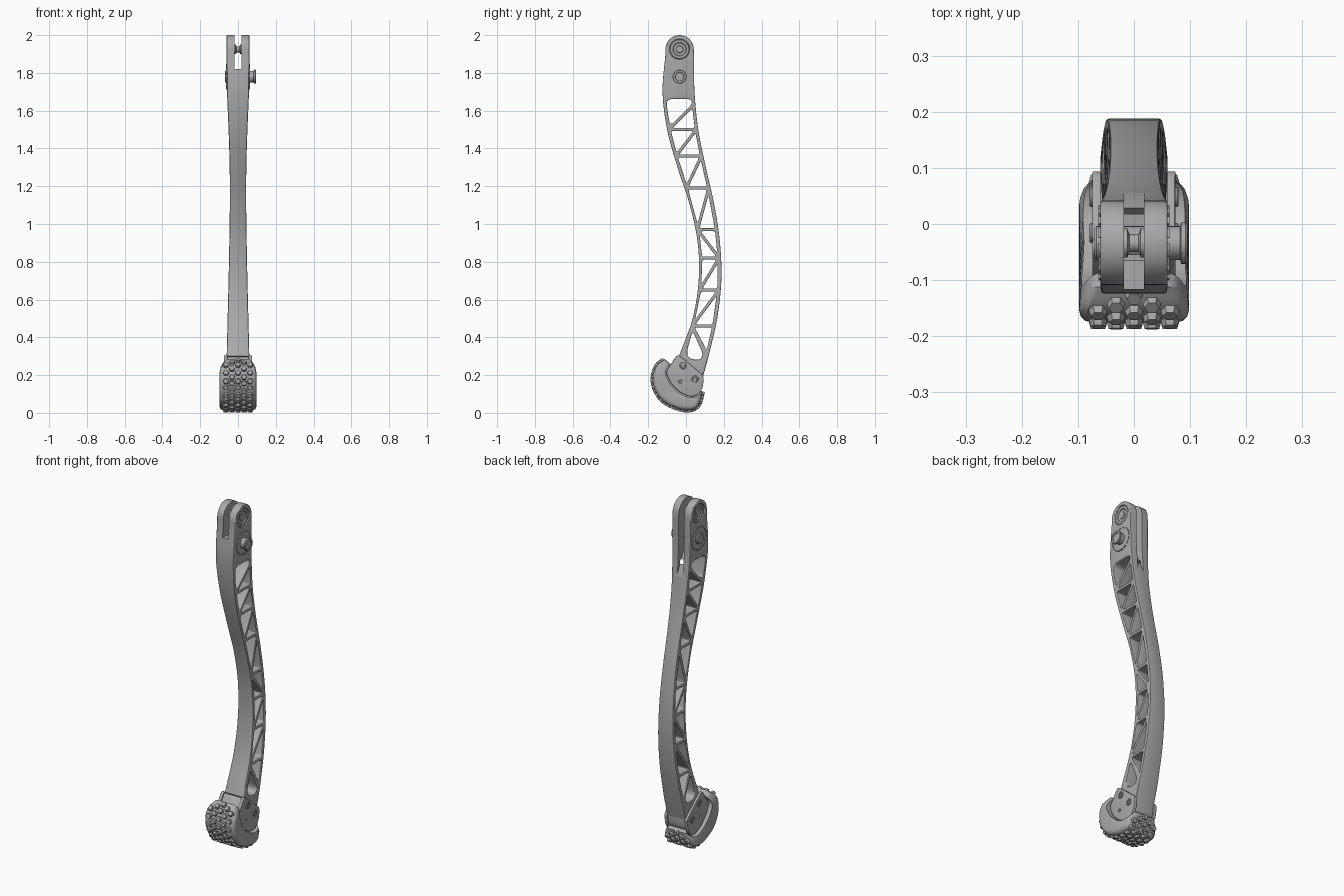
import bpy, bmesh, math
from mathutils import Vector, Matrix

cube = bpy.data.objects.get("Cube")
if cube:
    bpy.data.objects.remove(cube, do_unlink=True)

gray = bpy.data.materials.new("satin_gray")
gray.use_nodes = True
gray.diffuse_color = (0.4, 0.4, 0.4, 1)
gray.node_tree.nodes["Principled BSDF"].inputs["Base Color"].default_value = (0.4, 0.4, 0.4, 1)


def finish(name, mesh, angle=30):
    mesh.materials.clear()
    mesh.materials.append(gray)
    mesh.shade_smooth()
    mesh.set_sharp_from_angle(angle=math.radians(angle))
    obj = bpy.data.objects.new(name, mesh)
    bpy.context.collection.objects.link(obj)
    return obj


def catmull(pts, steps):
    """Smooth open path through 2D points."""
    p = [Vector(q) for q in pts]
    p = [2 * p[0] - p[1]] + p + [2 * p[-1] - p[-2]]
    out = []
    for a, b, c, d in zip(p, p[1:], p[2:], p[3:]):
        for i in range(steps):
            t = i / steps
            out.append(0.5 * (2 * b + (c - a) * t + (2 * a - 5 * b + 4 * c - d) * t * t
                              + (3 * b - a - 3 * c + d) * t ** 3))
    return out + [p[-2]]


def plate(name, loops, half, bevel=0.0, cx=0.0, width=None):
    """Side profile (y, z) with holes, extruded along x with rounded edges."""
    cu = bpy.data.curves.new(name, 'CURVE')
    cu.dimensions, cu.fill_mode = '2D', 'BOTH'
    cu.extrude, cu.bevel_depth, cu.offset = half - bevel, bevel, -bevel
    cu.bevel_resolution = 2
    for loop in loops:
        sp = cu.splines.new('POLY')
        sp.points.add(len(loop) - 1)
        sp.use_cyclic_u = True
        for pt, q in zip(sp.points, loop):
            pt.co = (q[0], q[1], 0, 1)
    tmp = bpy.data.objects.new(name, cu)
    bpy.context.collection.objects.link(tmp)
    dg = bpy.context.evaluated_depsgraph_get()
    mesh = bpy.data.meshes.new_from_object(tmp.evaluated_get(dg))
    bpy.data.objects.remove(tmp, do_unlink=True)
    bm = bmesh.new()
    bm.from_mesh(mesh)
    bmesh.ops.remove_doubles(bm, verts=bm.verts, dist=1e-5)
    for v in bm.verts:
        y, z, x = v.co
        v.co = (cx + x * (width(y, z) / half if width else 1), y, z)
    bmesh.ops.recalc_face_normals(bm, faces=bm.faces)
    bm.to_mesh(mesh)
    bm.free()
    return finish(name, mesh)


def cut(obj, cutter):
    mod = obj.modifiers.new("cut", 'BOOLEAN')
    mod.operation, mod.solver, mod.object = 'DIFFERENCE', 'EXACT', cutter
    dg = bpy.context.evaluated_depsgraph_get()
    mesh = bpy.data.meshes.new_from_object(obj.evaluated_get(dg))
    name = obj.name
    for o in (obj, cutter):
        bpy.data.objects.remove(o, do_unlink=True)
    return finish(name, mesh)


def lathe(name, profile, y, z, seg=32):
    """Turned part about an x axis; profile is (x, radius)."""
    bm = bmesh.new()
    rings = []
    for x, r in profile:
        rings.append([bm.verts.new((x, y + r * math.cos(a * math.tau / seg),
                                    z + r * math.sin(a * math.tau / seg))) for a in range(seg)])
    for a, b in zip(rings, rings[1:]):
        for i in range(seg):
            j = (i + 1) % seg
            bm.faces.new((a[i], a[j], b[j], b[i]))
    bm.faces.new(rings[0])
    bm.faces.new(rings[-1])
    bmesh.ops.recalc_face_normals(bm, faces=bm.faces)
    mesh = bpy.data.meshes.new(name)
    bm.to_mesh(mesh)
    bm.free()
    return finish(name, mesh)


def circle(y, z, r, n=32):
    return [(y + r * math.cos(i * math.tau / n), z + r * math.sin(i * math.tau / n)) for i in range(n)]


def window(pts, inset=0.008, radius=0.012):
    """Polygon inset by the strut half thickness, with rounded corners."""
    p = [Vector(q) for q in pts]
    n = len(p)
    area = sum(p[i].x * p[(i + 1) % n].y - p[i].y * p[(i + 1) % n].x for i in range(n))
    if area < 0:
        p.reverse()
    q = []
    for i in range(n):
        d0, d1 = (p[i] - p[i - 1]).normalized(), (p[(i + 1) % n] - p[i]).normalized()
        n0, n1 = Vector((-d0.y, d0.x)), Vector((-d1.y, d1.x))
        q.append(p[i] + (n0 + n1) * inset / (1 + n0.dot(n1)))
    out = []
    for i in range(n):
        a, b, c = q[i - 1], q[i], q[(i + 1) % n]
        s = b + (a - b).normalized() * min(radius, (a - b).length * 0.45)
        e = b + (c - b).normalized() * min(radius, (c - b).length * 0.45)
        for k in range(5):
            t = k / 4
            out.append(s * (1 - t) ** 2 + b * 2 * t * (1 - t) + e * t * t)
    return out


# Curved beam: front edge, back edge and half width sampled at even heights
heights = [0.3 + 0.2 * i for i in range(9)]
front = catmull(list(zip([-.037, .035, .067, .062, .02, -.045, -.1, -.124, -.109], heights)), 6)
back = catmull(list(zip([.12, .165, .187, .18, .15, .105, .065, .045, .042], heights)), 6)
widths = catmull(list(zip([.06, .055, .05, .046, .043, .044, .05, .058, .06], heights)), 6)


def at(path, z):
    for a, b in zip(path, path[1:]):
        if z <= b.y:
            t = max(0, (z - a.y) / (b.y - a.y))
            return a.x + (b.x - a.x) * t
    return path[-1].x


def F(z):
    return (at(front, z) + 0.01, z)


def B(z):
    return (at(back, z) - 0.01, z)


eye_y, eye_z, pivot_z = -.034, 1.925, 1.78
cap = [(eye_y + .075 * math.cos(a * math.pi / 16), eye_z + .075 * math.sin(a * math.pi / 16)) for a in range(17)]
outline = [(.088, .185)] + back + cap + front[::-1]

# Truss windows: panels split by alternating diagonals
windows = [window([F(1.5), F(1.6), F(1.67), B(1.67), B(1.63)], radius=.035),
           window([F(1.5), B(1.5), B(1.63)])]
panels = [1.5, 1.36, 1.19, .97, .82, .65, .46]
for top, low, falls_back in zip(panels, panels[1:], [0, 0, 0, 1, 0, 0]):
    if falls_back:
        windows += [window([F(top), B(top), B(low)]), window([F(top), B(low), F(low)])]
    else:
        windows += [window([F(top), B(top), F(low)]), window([B(top), B(low), F(low)])]
windows += [window([F(.46), B(.46), B(.31)]),
            window([F(.46), (-.005, .32), (.01, .28), (.08, .27), (.1, .31)], radius=.03)]

beam = plate("truss_beam", [outline, circle(eye_y, eye_z, .053)] + windows, .06, .005,
             width=lambda y, z: at(widths, z))
slot = plate("slot_cutter", [[(-.3, 1.82), (-.065, 1.82), (-.02, 1.74), (.055, 1.58), (.3, 1.58), (.3, 2.2), (-.3, 2.2)]], .018)
beam = cut(beam, slot)

# Clevis eye: recessed bushings and the spool between the cheeks
for s, side in ((1, "left"), (-1, "right")):
    lathe(side + "_bushing", [(s * x, r) for x, r in
          ((.018, .053), (.053, .053), (.056, .049), (.056, .036), (.05, .033), (.05, .02), (.054, .018))], eye_y, eye_z)
    # Ring of index marks around the pivot
    for i in range(16):
        a0 = i * math.tau / 16
        arc = [(r, a0 + k * .08) for r, ks in ((.062, range(4)), (.067, range(3, -1, -1))) for k in ks]
        plate(side + "_index_mark", [[(eye_y + r * math.cos(a), pivot_z + r * math.sin(a)) for r, a in arc]],
              .003, cx=s * .06)
lathe("eye_spool", [(-.03, .026), (-.012, .026), (-.008, .016), (.008, .016), (.012, .026), (.03, .026)], eye_y, eye_z)
lathe("pivot_pin", [(-.07, .022), (-.07, .027), (-.067, .03), (.082, .03), (.084, .037), (.092, .037),
                    (.095, .034), (.095, .024), (.091, .022)], eye_y, pivot_z)

# Foot pad: rounded half disc, widening away from the ankle
rim = catmull([(-.112, .285), (-.155, .25), (-.175, .19), (-.165, .125), (-.127, .068), (-.07, .033),
               (-.005, .015), (.045, .022), (.073, .055), (.088, .11)], 6)


def pad_width(y, z):
    d = min(max((.135 - .67 * y - .745 * z) / .09, 0), 1)
    return .072 + .026 * d * (2 - d)


foot = plate("foot_pad", [rim], .098, .022, width=pad_width)
bracket = [(-.045, .312), (.096, .195), (.088, .13), (.06, .09), (.015, .086), (-.035, .11), (-.08, .155), (-.108, .215)]
bracket = window(bracket, inset=0, radius=.02)
mid = Vector((-.005, .19))
for s in (1, -1):
    foot = cut(foot, plate("recess_cutter", [[mid + (p - mid) * 1.07 for p in bracket]], .05, cx=s * .11))

# Ankle core, side brackets and bolts
plate("ankle_core", [[mid + (p - mid) * .93 for p in bracket]], .058, .004)
for s, side in ((1, "left"), (-1, "right")):
    plate(side + "_bracket", [bracket, circle(-.03, .165, .008, 16)], .009, .003, cx=s * .065)
    for y, z in ((-.016, .25), (.048, .18)):
        lathe(side + "_bolt", [(s * x, r) for x, r in
              ((.06, .018), (.077, .018), (.079, .016), (.079, .01), (.074, .009))], y, z, 20)

# Hexagonal tread studs in staggered rows round the rim
bm = bmesh.new()
travel, row = 0.0, 0
for a, b in zip(rim, rim[1:]):
    travel += (b - a).length
    if travel < .012 + row * .02:
        continue
    t = (b - a).normalized()
    normal = Vector((0, t.y, -t.x))
    if normal.dot(Vector((0, b.x + .04, b.y - .15))) < 0:
        normal = -normal
    for x in ((-.032, .032) if row % 2 else (-.064, 0, .064)):
        if abs(x) + .022 > pad_width(b.x, b.y):
            continue
        turn = normal.to_track_quat('Z', 'X').to_matrix().to_4x4()
        place = Matrix.Translation(Vector((x, b.x, b.y)) + normal * .003) @ turn
        bmesh.ops.create_cone(bm, cap_ends=True, segments=6, radius1=.018, radius2=.013,
                              depth=.018, matrix=place)
    row += 1
treads = bpy.data.meshes.new("tread_studs")
bm.to_mesh(treads)
bm.free()
finish("tread_studs", treads, 20)
